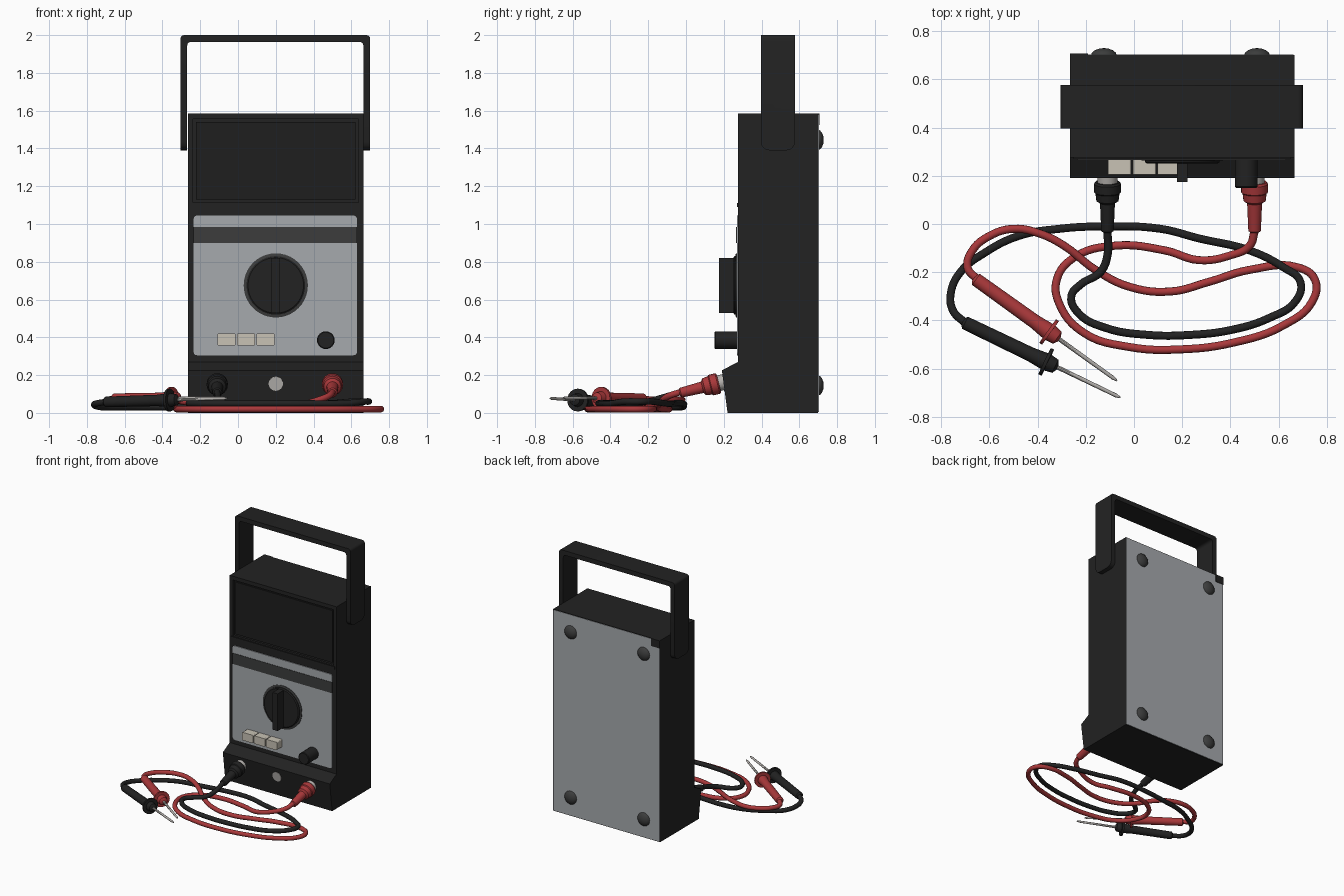
import bpy, bmesh, math
from mathutils import Vector

if "Cube" in bpy.data.objects:
    bpy.data.objects.remove(bpy.data.objects["Cube"])


def material(name, r, g, b):
    m = bpy.data.materials.new(name)
    m.use_nodes = True
    m.diffuse_color = (r, g, b, 1)
    m.node_tree.nodes["Principled BSDF"].inputs["Base Color"].default_value = (r, g, b, 1)
    return m


BLACK = material("black plastic", .016, .016, .016)
RED = material("red plastic", .40, .04, .043)
GREY = material("grey panel", .38, .40, .42)
STRIP = material("dark grey strip", .045, .046, .046)
CREAM = material("cream button", .58, .54, .46)
METAL = material("pale metal", .46, .44, .42)
SCREEN = material("screen glass", .013, .013, .013)


def finish(name, bm, mat, smooth=False):
    """Turn a bmesh into a named object with one material."""
    bmesh.ops.recalc_face_normals(bm, faces=bm.faces)
    mesh = bpy.data.meshes.new(name)
    bm.to_mesh(mesh)
    bm.free()
    mesh.materials.append(mat)
    ob = bpy.data.objects.new(name, mesh)
    bpy.context.collection.objects.link(ob)
    bpy.ops.object.select_all(action='DESELECT')
    ob.select_set(True)
    bpy.context.view_layer.objects.active = ob
    if smooth:
        bpy.ops.object.shade_smooth_by_angle(angle=math.radians(35))
    return ob


def prism(points, offset):
    """Extrude a closed outline of 3D points by an offset."""
    bm = bmesh.new()
    face = bm.faces.new([bm.verts.new(p) for p in points])
    ext = bmesh.ops.extrude_face_region(bm, geom=[face])["geom"]
    verts = [v for v in ext if isinstance(v, bmesh.types.BMVert)]
    bmesh.ops.translate(bm, verts=verts, vec=offset)
    return bm


def bevel_along(bm, axis, width, segments, test=lambda c: True):
    """Round the edges that run along one axis and pass a test."""
    edges = []
    for e in bm.edges:
        d = (e.verts[1].co - e.verts[0].co).normalized()
        if abs(d[axis]) > .99 and test((e.verts[0].co + e.verts[1].co) / 2):
            edges.append(e)
    bmesh.ops.bevel(bm, geom=edges, offset=width, segments=segments,
                    profile=.5, affect='EDGES')


def box(name, x, y, z, mat, corner=0):
    """Box from ranges, with optional rounded corners seen from the front."""
    outline = [(x[0], y[0], z[0]), (x[1], y[0], z[0]), (x[1], y[0], z[1]), (x[0], y[0], z[1])]
    bm = prism(outline, (0, y[1] - y[0], 0))
    if corner:
        bevel_along(bm, 1, corner, 3)
    return finish(name, bm, mat)


def lathe(name, origin, direction, profile, mat, sides=24):
    """Revolve (distance, radius) pairs around an axis."""
    bm = bmesh.new()
    rot = Vector(direction).to_track_quat('Z', 'Y')
    rings = []
    for t, r in profile:
        angles = [math.tau * i / sides for i in range(sides)]
        rings.append([bm.verts.new(Vector(origin) + rot @ Vector((r * math.cos(a), r * math.sin(a), t)))
                      for a in angles])
    for lower, upper in zip(rings, rings[1:]):
        for i in range(sides):
            j = (i + 1) % sides
            bm.faces.new((lower[i], lower[j], upper[j], upper[i]))
    bm.faces.new(rings[0])
    bm.faces.new(rings[-1])
    return finish(name, bm, mat, True)


def cable(name, points, mat):
    """Round lead through points given in hundredths."""
    curve = bpy.data.curves.new(name, 'CURVE')
    curve.dimensions = '3D'
    curve.bevel_depth = .017
    curve.bevel_resolution = 3
    curve.resolution_u = 6
    spline = curve.splines.new('BEZIER')
    spline.bezier_points.add(len(points) - 1)
    for bp, p in zip(spline.bezier_points, points):
        bp.co = Vector(p) / 100
        bp.handle_left_type = bp.handle_right_type = 'AUTO'
    curve.materials.append(mat)
    ob = bpy.data.objects.new(name, curve)
    bpy.context.collection.objects.link(ob)
    bpy.ops.object.select_all(action='DESELECT')
    ob.select_set(True)
    bpy.context.view_layer.objects.active = ob
    bpy.ops.object.convert(target='MESH')


# Case: side profile with a protruding socket ledge, and a recessed screen
LEFT, RIGHT, FRONT, BACK, TOP, MID = .665, -.265, .275, .7, 1.585, .2
side = [(.22, 0), (.19, .225), (FRONT, .27), (FRONT, TOP), (BACK, TOP), (BACK, 0)]
case = finish("case", prism([(RIGHT, y, z) for y, z in side], (LEFT - RIGHT, 0, 0)), BLACK)
cutter = box("screen_cutter", (-.237, .637), (.2, FRONT + .018), (1.115, 1.555), BLACK)
cutter.hide_render = True
bpy.context.view_layer.objects.active = case
cut = case.modifiers.new("screen_recess", 'BOOLEAN')
cut.object = cutter
cut.operation = 'DIFFERENCE'
cut.solver = 'EXACT'
bpy.ops.object.modifier_apply(modifier=cut.name)
bpy.data.objects.remove(cutter)
box("screen", (-.222, .622), (FRONT + .01, FRONT + .019), (1.13, 1.54), SCREEN)
box("screen_sill", (-.25, .65), (FRONT - .006, FRONT + .001), (1.09, 1.112), BLACK)

# Back cover with its dark corner and four feet
box("back_cover", (RIGHT + .003, LEFT - .003), (BACK - .002, BACK + .003), (.004, TOP - .004), GREY)
box("cover_corner", (RIGHT, RIGHT + .075), (BACK - .002, BACK + .006), (TOP - .06, TOP), BLACK)
for x in (-.125, .51):
    for z in (.145, 1.445):
        lathe("foot", (x, BACK, z), (0, 1, 0),
              [(0, .053), (.01, .05), (.02, .038), (.027, .02), (.029, .004)], STRIP)

# Carrying handle
a, b, t, low = -.305, .7, .036, 1.39
u = [(a, low), (a, 2), (b, 2), (b, low), (b - t, low), (b - t, 2 - t), (a + t, 2 - t), (a + t, low)]
bm = prism([(x, .397, z) for x, z in u], (0, .18, 0))
bevel_along(bm, 0, .045, 4, lambda c: c.z < low + .01)
bevel_along(bm, 1, .02, 3, lambda c: c.z > 1.9)
finish("handle", bm, BLACK, True)

# Control panel
box("control_panel", (-.235, .63), (FRONT - .006, FRONT + .001), (.305, 1.045), GREY, .018)
box("panel_strip", (-.235, .63), (FRONT - .009, FRONT), (.9, .985), STRIP)
lathe("dial_skirt", (MID, FRONT, .675), (0, -1, 0), [(0, .17), (.01, .17), (.012, .165)], STRIP, 40)
lathe("dial", (MID, FRONT, .675), (0, -1, 0), [(0, .155), (.018, .155), (.024, .147)], BLACK, 40)
box("dial_grip", (MID - .022, MID + .022), (.175, FRONT), (.528, .82), BLACK)
for i in range(3):
    x = -.108 + i * .103
    box("push_button", (x, x + .096), (.205, FRONT), (.357, .42), CREAM, .006)
lathe("knob", (.465, FRONT, .385), (0, -1, 0), [(0, .047), (.12, .047), (.125, .042)], BLACK)
lathe("ledge_socket", (MID, .201, .155), (0, -1, -.133), [(0, .038), (.005, .038)], METAL)

# Plugs in the sockets
for label, x, mat in (("black", -.11, BLACK), ("red", .5, RED)):
    start, way = (x, .205, .165), (0, -1, -.25)
    lathe(label + "_socket_ring", start, way, [(0, .042), (.036, .042)], METAL)
    lathe(label + "_plug", start, way,
          [(.032, .05), (.04, .056), (.075, .056), (.08, .05), (.112, .046), (.122, .031),
           (.24, .026), (.247, .018)], mat)

# Test probes
for label, start, tip, mat in (("red", (-.655, -.23, .075), (-.07, -.65, .08), RED),
                               ("black", (-.70, -.41, .058), (-.056, -.72, .077), BLACK)):
    way = Vector(tip) - Vector(start)
    lathe(label + "_probe", start, way,
          [(-.01, .016), (0, .028), (.3, .03), (.366, .036), (.366, .06), (.38, .06), (.38, .036),
           (.415, .03), (.425, .012)], mat)
    lathe(label + "_probe_needle", start, way,
          [(.42, .009), (way.length - .02, .008), (way.length, .003)], METAL, 10)

# Coiled leads
cable("red_lead", [
    (50, -3, 11), (48, -9, 9), (40, -13, 6), (27, -15, 3), (13, -11, 2), (-8, -9, 2), (-25, -14, 2),
    (-32, -23, 2), (-31, -33, 2), (-21, -45, 2), (-2, -51, 2), (19, -52, 2), (42, -49, 2),
    (62, -42, 2), (74, -32, 2), (75, -23, 2), (68, -18, 2), (48, -19, 2), (31, -24, 2),
    (15, -28, 2), (-2, -26, 2), (-16, -19, 3), (-29, -9, 6), (-39, -4, 7), (-50, -2, 7),
    (-60, -5, 7), (-67, -11, 7), (-69, -18, 7), (-65, -23, 7.5)], RED)
cable("black_lead", [
    (-11, -3, 11), (-11, -13, 8), (-14, -20, 6), (-22, -25, 5), (-26, -30, 5), (-23, -37, 5),
    (-12, -43, 5), (6, -46, 5), (23, -46, 5), (40, -44, 5), (56, -39, 5), (67, -32, 6),
    (69, -24, 6), (62, -18, 6), (48, -11, 5), (27, -6, 5), (11, -2, 5), (-12, -1, 4),
    (-31, -2, 3), (-48, -5, 3), (-62, -12, 3), (-72, -20, 3), (-76, -29, 4), (-75, -36, 5),
    (-70, -41, 5.8)], BLACK)
